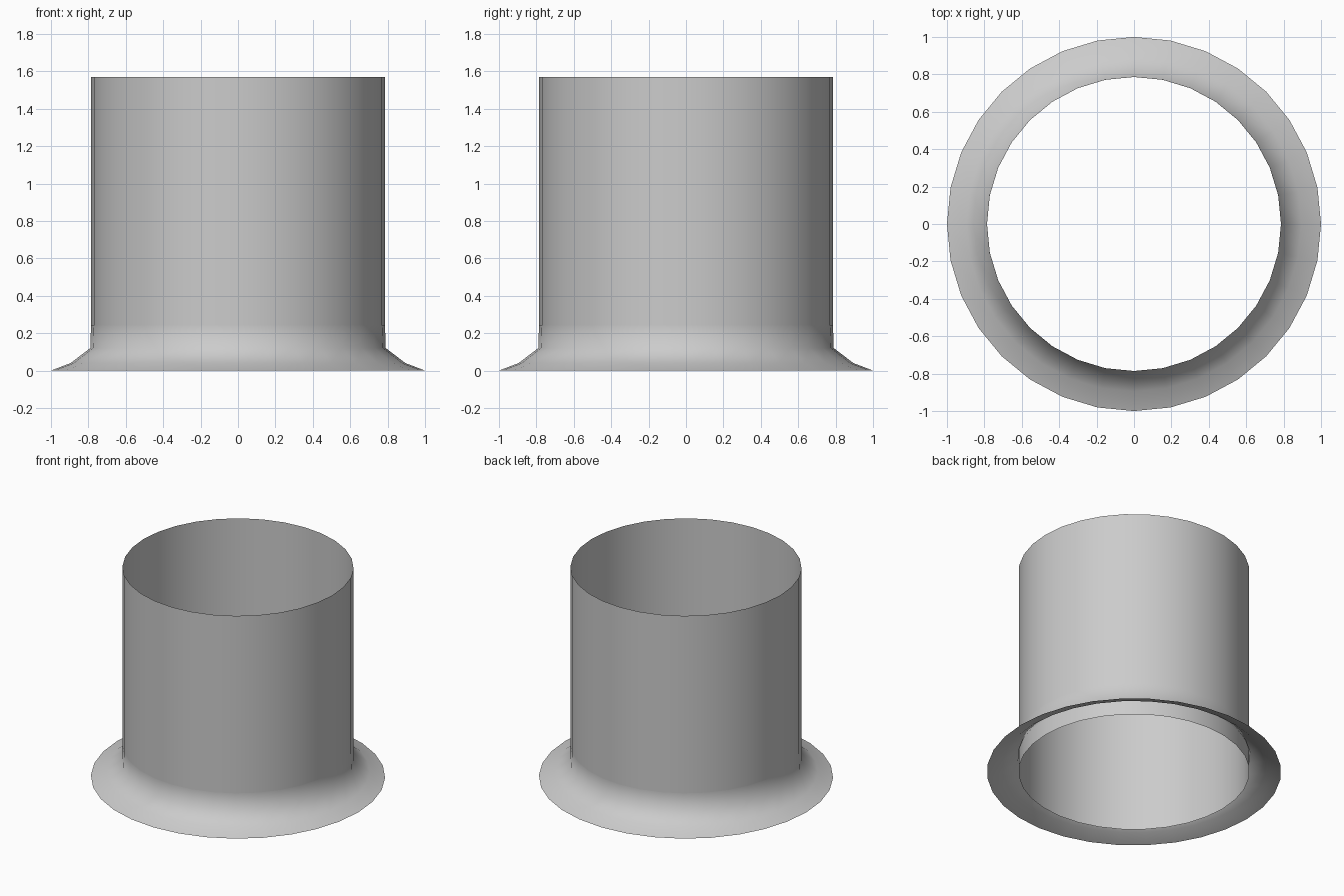
import bpy, math

if "Cube" in bpy.data.objects:
    bpy.data.objects.remove(bpy.data.objects["Cube"])

SIDES = 32


def lathe(name, profile):
    """Spin an open (radius, z) profile around the z axis as a thin surface."""
    verts = [(r * math.cos(2 * math.pi * i / SIDES), r * math.sin(2 * math.pi * i / SIDES), z)
             for r, z in profile for i in range(SIDES)]
    faces = []
    for k in range(len(profile) - 1):
        for i in range(SIDES):
            j = (i + 1) % SIDES
            faces.append((k * SIDES + i, k * SIDES + j, (k + 1) * SIDES + j, (k + 1) * SIDES + i))
    mesh = bpy.data.meshes.new(name)
    mesh.from_pydata(verts, [], faces)
    mesh.shade_smooth()
    obj = bpy.data.objects.new(name, mesh)
    bpy.context.collection.objects.link(obj)
    return obj


# Straight open pipe, running down to the floor inside the flange
lathe("pipe", [(0.785, 0.0), (0.785, 1.57)])

# Flared base skirt that hugs the pipe at its top edge
lathe("base_flange", [(1.0, 0.0), (0.895, 0.04), (0.79, 0.12), (0.786, 0.24)])
